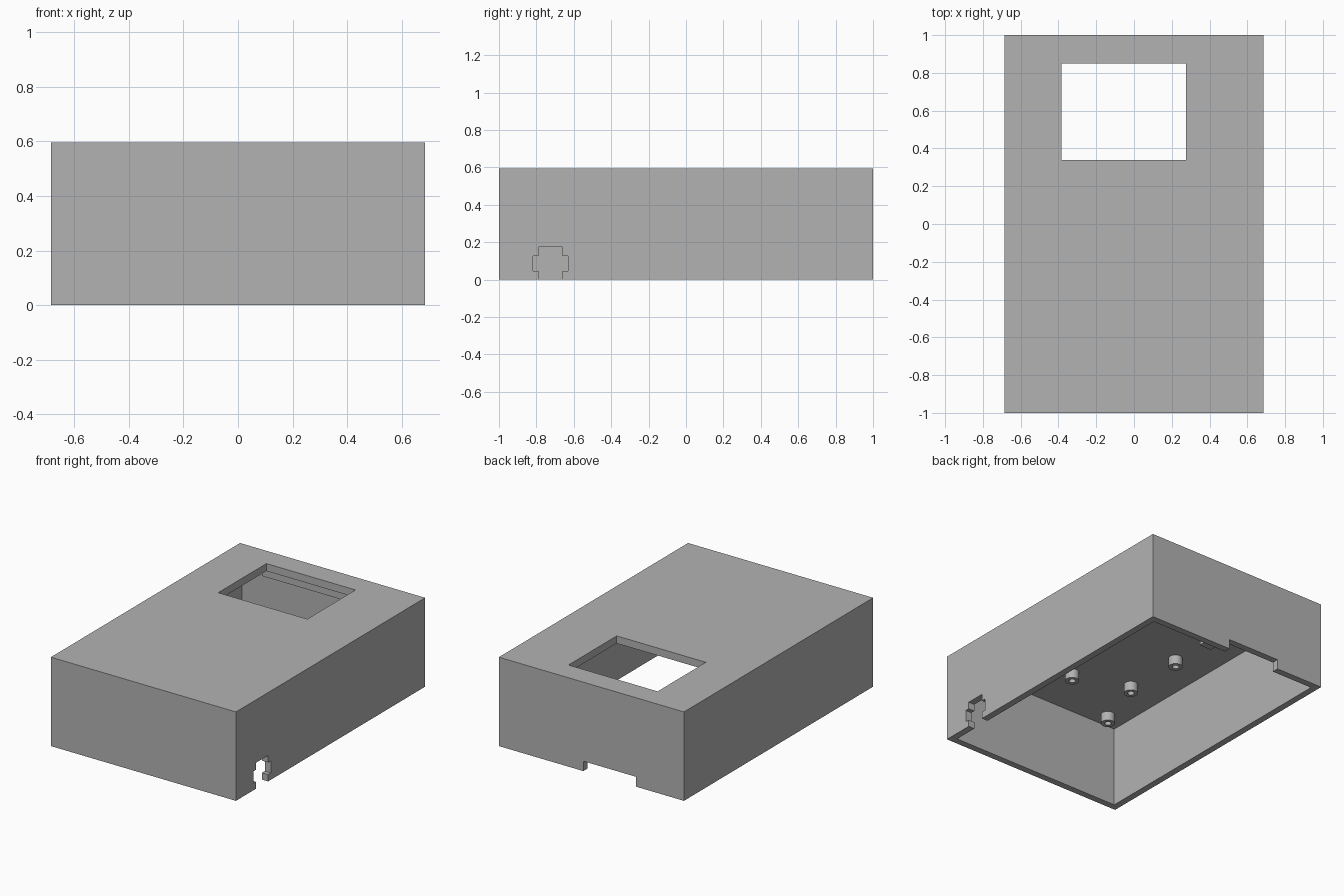
import bpy
import bmesh
from mathutils import Matrix, Vector

cube = bpy.data.objects.get("Cube")
if cube:
    bpy.data.objects.remove(cube, do_unlink=True)

# Single plastic colour
grey = bpy.data.materials.new("plain_grey")
grey.use_nodes = True
colour = (0.45, 0.45, 0.45, 1)
grey.diffuse_color = colour
grey.node_tree.nodes["Principled BSDF"].inputs["Base Color"].default_value = colour

HALF_W, HALF_L, HEIGHT = 0.685, 1.0, 0.595
WALL, CEILING = 0.045, 0.545


def add_object(name, bm):
    bmesh.ops.recalc_face_normals(bm, faces=bm.faces)
    mesh = bpy.data.meshes.new(name)
    bm.to_mesh(mesh)
    bm.free()
    mesh.materials.append(grey)
    obj = bpy.data.objects.new(name, mesh)
    bpy.context.collection.objects.link(obj)
    return obj


def box(name, low, high):
    low, high = Vector(low), Vector(high)
    bm = bmesh.new()
    bmesh.ops.create_cube(bm, size=1)
    for v in bm.verts:
        v.co = (low + high) / 2 + v.co * (high - low)
    return add_object(name, bm)


def cut(target, cutter):
    mod = target.modifiers.new("cut", "BOOLEAN")
    mod.operation = "DIFFERENCE"
    mod.solver = "EXACT"
    mod.object = cutter
    bpy.context.view_layer.update()
    evaluated = target.evaluated_get(bpy.context.evaluated_depsgraph_get())
    mesh = bpy.data.meshes.new_from_object(evaluated)
    target.modifiers.clear()
    target.data = mesh
    bpy.data.objects.remove(cutter, do_unlink=True)


# Open-bottomed case with its display window and cable openings
case = box("case_shell", (-HALF_W, -HALF_L, 0), (HALF_W, HALF_L, HEIGHT))
openings = [
    ("cavity", (WALL - HALF_W, WALL - HALF_L, -0.1), (HALF_W - WALL, HALF_L - WALL, CEILING)),
    ("window", (-0.385, 0.34, 0.4), (0.275, 0.85, 0.7)),
    ("back_slot", (-0.33, 0.9, -0.1), (0.06, 1.1, 0.066)),
    ("port_tall", (0.6, -0.788, -0.1), (0.8, -0.66, 0.174)),
    ("port_wide", (0.6, -0.817, 0.046), (0.8, -0.631, 0.127)),
]
for name, low, high in openings:
    cut(case, box(name + "_cutter", low, high))


# Hollow screw post hanging from the ceiling
def screw_post(name, x, y, outer=0.044, inner=0.021, bottom=0.483, sides=32):
    bm = bmesh.new()
    profile = [(inner, CEILING), (inner, bottom), (outer, bottom), (outer, CEILING)]
    verts = [bm.verts.new((r, 0, z)) for r, z in profile]
    edges = [bm.edges.new(pair) for pair in zip(verts, verts[1:])]
    bmesh.ops.spin(bm, geom=verts + edges, cent=(0, 0, 0), axis=(0, 0, 1),
                   angle=6.2831853, steps=sides, use_merge=True)
    bmesh.ops.remove_doubles(bm, verts=bm.verts, dist=0.0001)
    bmesh.ops.transform(bm, matrix=Matrix.Translation((x, y, 0)), verts=bm.verts)
    post = add_object(name, bm)
    bpy.ops.object.select_all(action="DESELECT")
    post.select_set(True)
    bpy.context.view_layer.objects.active = post
    bpy.ops.object.shade_smooth_by_angle()


posts = [(0.017, -0.58), (-0.363, -0.463), (-0.366, -0.033), (-0.495, -0.844)]
for i, (x, y) in enumerate(posts, 1):
    screw_post(f"screw_post_{i}", x, y)

# Display supports beside the window
box("display_rail", (-0.44, 0.88, 0.486), (0.33, 0.92, CEILING))
box("display_tab", (-0.4, 0.27, 0.486), (-0.31, 0.32, CEILING))
